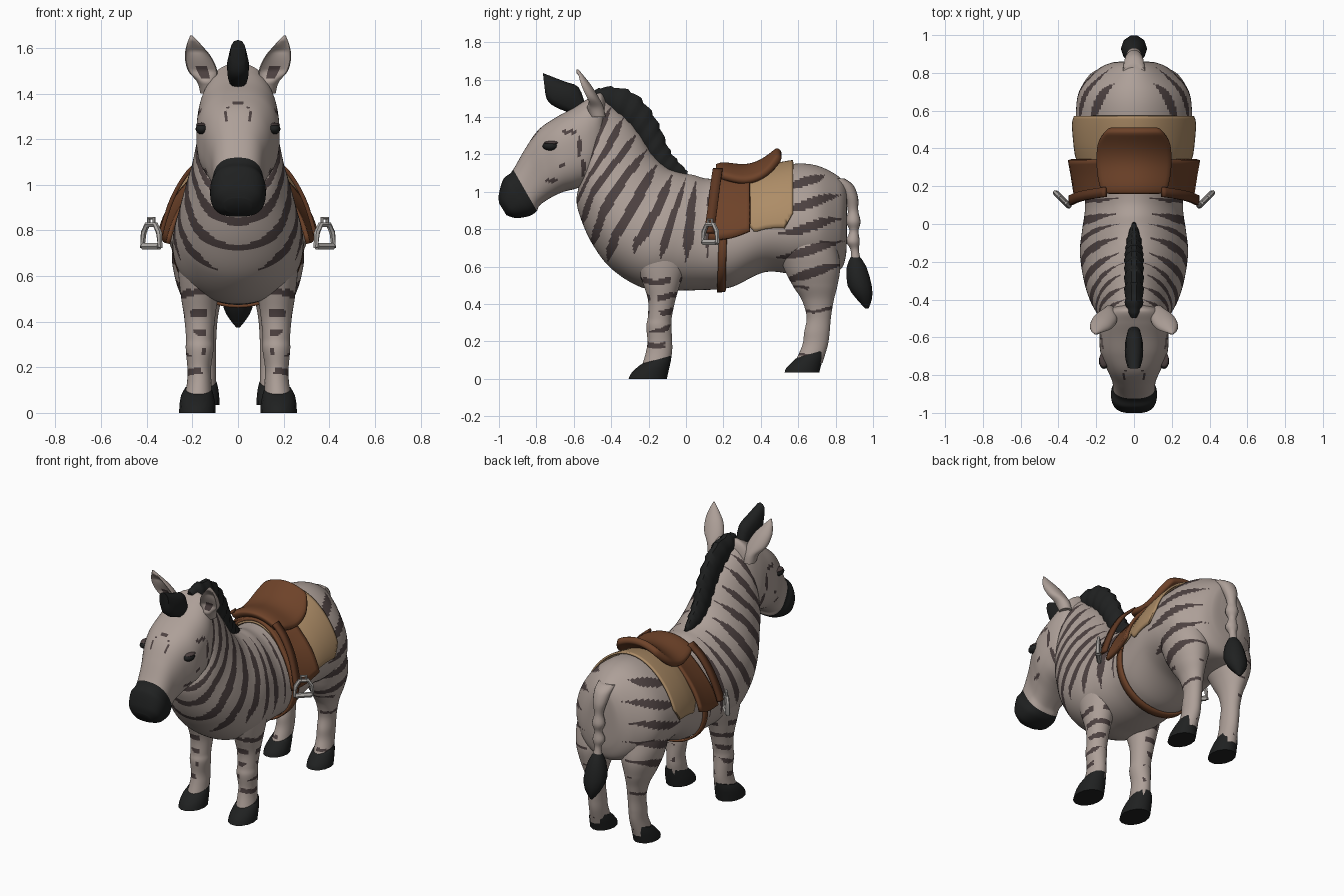
import bpy, bmesh, math
from mathutils import Vector, noise

if "Cube" in bpy.data.objects:
    bpy.data.objects.remove(bpy.data.objects["Cube"])

def material(name, rgb):
    m = bpy.data.materials.new(name)
    m.diffuse_color = (*rgb, 1)
    m.use_nodes = True
    m.node_tree.nodes["Principled BSDF"].inputs["Base Color"].default_value = m.diffuse_color
    return m

COAT = material("taupe coat", (.42, .35, .315))
STRIPE = material("dark stripe", (.075, .054, .053))
BLACK = material("black hair and hoof", (.014, .015, .015))
TAN = material("tan blanket", (.42, .265, .135))
LEATHER = material("brown leather", (.155, .055, .022))
STRAP = material("strap leather", (.11, .038, .016))
METAL = material("grey metal", (.42, .40, .38))

def clamp(v):
    return max(0.0, min(1.0, v))

def frac(v):
    return v - math.floor(v)

def at(rows, t):
    """Smooth interpolation through control rows."""
    i = min(int(t), len(rows) - 2)
    u = t - i
    a, b, c, d = (rows[max(0, min(len(rows) - 1, i + k))] for k in (-1, 0, 1, 2))
    return [.5 * (2*q + (r - p)*u + (2*p - 5*q + 4*r - s)*u*u + (3*q - p - 3*r + s)*u**3)
            for p, q, r, s in zip(a, b, c, d)]

def section(rows, t, ang, scale=1.0, egg=.18, square=1.0):
    """Row = top y,z, bottom y,z, half width; oval section, narrower on top."""
    ty, tz, by, bz, w = at(rows, t)
    s, c = (math.copysign(abs(v) ** square, v) * scale for v in (math.sin(ang), math.cos(ang)))
    return Vector((w * c * (1 - egg * math.sin(ang)),
                   (ty + by) / 2 + s * (ty - by) / 2, (tz + bz) / 2 + s * (tz - bz) / 2))

def limb(rows, t, ang):
    """Row = x, y, z, x radius, y radius; level section."""
    x, y, z, rx, ry = at(rows, t)
    return Vector((x + rx * math.cos(ang), y + ry * math.sin(ang), z))

def finish(name, bm, mats, mirror=False, smooth=True, solid=0, subsurf=0):
    bmesh.ops.recalc_face_normals(bm, faces=bm.faces)
    me = bpy.data.meshes.new(name)
    for f in bm.faces:
        f.smooth = smooth
    bm.to_mesh(me)
    bm.free()
    me.set_sharp_from_angle(angle=math.radians(45))
    for m in mats:
        me.materials.append(m)
    ob = bpy.data.objects.new(name, me)
    bpy.context.collection.objects.link(ob)
    if mirror:
        ob.modifiers.new("Mirror", 'MIRROR').use_clip = False
    if solid:
        mod = ob.modifiers.new("Solidify", 'SOLIDIFY')
        mod.thickness, mod.offset = solid, 0
    if subsurf:
        mod = ob.modifiers.new("Subdivision", 'SUBSURF')
        mod.levels = mod.render_levels = subsurf
    return ob

def loft(name, point, t0, t1, steps, angles, mats, rule=None, closed=True, **kw):
    """Skin of point(t, angle); rule(t, sine, centre) picks each face's colour."""
    bm = bmesh.new()
    ts = [t0 + (t1 - t0) * i / steps for i in range(steps + 1)]
    rings = [[bm.verts.new(point(t, a)) for a in angles] for t in ts]
    n = len(angles)
    for i in range(steps):
        for j in range(n if closed else n - 1):
            k = (j + 1) % n
            f = bm.faces.new((rings[i][j], rings[i][k], rings[i+1][k], rings[i+1][j]))
            if rule:
                mid_sin = (math.sin(angles[j]) + math.sin(angles[k])) / 2
                f.material_index = int(rule((ts[i] + ts[i+1]) / 2, mid_sin, f.calc_center_median()))
    if closed:
        for t, ring in ((t0, rings[0]), (t1, rings[-1])):
            f = bm.faces.new(ring)
            if rule:
                f.material_index = int(rule(t, 0, f.calc_center_median()))
    return finish(name, bm, mats, **kw)

def circle(n):
    return [2 * math.pi * i / n for i in range(n)]

# Colour rules
def haunch(c):
    x = abs(c.x)
    s = (c.z - .22 * (c.y - .65) + .008 * math.sin(14 * c.y)) / .125
    duty = .42 * clamp((c.y - .46) * 6) * clamp((.85 - c.y) * 8) * clamp((x - .1) * 15)
    return c.z > .5 and abs(frac(s) - .5) < duty / 2

def body_rule(t, v, c):
    if t < 5.2:
        return haunch(c)
    if t < 6.8:
        return 0
    low = -.5 - .7 * clamp(t - 9.5)
    duty = .44 * clamp((v - low) * 3) * clamp((.96 - v) * 3)
    chevron = .8 * max(0, -v - .5) * clamp(t - 9)
    s = (t - 10.5 + chevron + .06 * math.sin(3 * v + 2 * t)) / .93 + .5
    return abs(frac(s) - .5) < duty / 2

def leg_bands(c, pitch, duty):
    return (c.x > .14 and .12 < c.z < .56 and noise.noise(c * 9) > -.15
            and frac((c.z + .01 * math.sin(30 * c.y)) / pitch) < duty)

def head_rule(t, v, c):
    dashes = [(-.57, 1.24, .012, .05), (-.72, 1.06, .035, .012), (-.62, 1.32, .04, .012),
              (-.55, 1.13, .012, .05), (-.66, 1.14, .03, .01)]
    side = any(((c.y - y) / a)**2 + ((c.z - z) / b)**2 < 1 for y, z, a, b in dashes)
    brow = v > .7 and (abs(c.x) < .012 and 1.35 < c.z < 1.40 or abs(abs(c.x) - .05) < .006 and 1.28 < c.z < 1.34)
    return 2 if t > 6.9 else (side and abs(c.x) > .08) or brow

# Torso and neck
BODY = [(.86, .98, .86, .80, .05), (.85, 1.04, .855, .66, .12), (.805, 1.09, .82, .58, .195),
        (.70, 1.14, .72, .56, .282), (.58, 1.15, .58, .56, .303), (.42, 1.12, .42, .57, .295),
        (.25, 1.08, .24, .49, .27), (.12, 1.07, .08, .475, .255), (.04, 1.09, -.08, .475, .27),
        (-.02, 1.10, -.24, .49, .282), (-.10, 1.13, -.40, .59, .265), (-.175, 1.20, -.50, .72, .238),
        (-.235, 1.295, -.56, .85, .205), (-.30, 1.38, -.585, .95, .185), (-.38, 1.45, -.57, 1.05, .165),
        (-.44, 1.50, -.55, 1.2, .13), (-.48, 1.48, -.54, 1.32, .05)]
loft("body", lambda t, a: section(BODY, t, a), 0, 16, 256, circle(128), [COAT, STRIPE], body_rule)

# Head with dark muzzle
HEAD = [(-.43, 1.50, -.42, 1.36, .05), (-.46, 1.53, -.44, 1.2, .13), (-.52, 1.50, -.50, 1.06, .17),
        (-.60, 1.45, -.58, 1.02, .182), (-.70, 1.395, -.655, 1.0, .178), (-.79, 1.33, -.72, .97, .148),
        (-.86, 1.23, -.78, .93, .118), (-.93, 1.11, -.80, .895, .112), (-.975, 1.07, -.84, .87, .122),
        (-1.0, .99, -.91, .86, .105), (-1.0, .94, -.96, .875, .06)]
loft("head", lambda t, a: section(HEAD, t, a, 1, .03, .78), 0, 10, 100, circle(72),
     [COAT, STRIPE, BLACK], head_rule)

# Eyes with dark lids
def ball(name, loc, size, mat):
    bm = bmesh.new()
    bmesh.ops.create_uvsphere(bm, u_segments=16, v_segments=10, radius=1)
    for v in bm.verts:
        v.co = Vector(p + q * s for p, q, s in zip(loc, v.co, size))
    finish(name, bm, [mat], mirror=True)
ball("eyelid", (.16, -.718, 1.262), (.024, .04, .01), STRIPE)
ball("eye", (.158, -.725, 1.245), (.028, .042, .024), BLACK)

# Ears, hollowed on the front
EAR = [(.13, -.47, 1.40, .035, .04), (.137, -.485, 1.45, .042, .045), (.155, -.51, 1.50, .064, .046),
       (.175, -.54, 1.56, .058, .04), (.192, -.562, 1.61, .034, .024), (.205, -.58, 1.655, .004, .004)]
def ear_point(t, a):
    p = limb(EAR, t, a)
    if math.sin(a) < -.4:
        p.y += .07 * (-math.sin(a) - .4) * clamp(t - 1) * clamp(4.5 - t)
    return p
loft("ear", ear_point, 0, 5, 30, circle(32), [COAT, STRIPE],
     lambda t, v, c: v < -.95 and 1.3 < t < 2.4, mirror=True)

# Mane and forelock, ragged tufts
MANE = [(-.50, 1.54, -.48, 1.48, .02), (-.42, 1.565, -.44, 1.44, .045), (-.29, 1.54, -.36, 1.38, .05),
        (-.195, 1.45, -.29, 1.31, .05), (-.135, 1.345, -.23, 1.22, .05), (-.09, 1.235, -.18, 1.13, .045),
        (-.04, 1.165, -.1, 1.08, .035), (.01, 1.11, 0, 1.06, .01)]
LOCK = [(-.54, 1.47, -.57, 1.41, .03), (-.575, 1.56, -.67, 1.44, .046),
        (-.65, 1.59, -.735, 1.48, .048), (-.765, 1.635, -.753, 1.53, .034)]
def ragged(rows):
    return lambda t, a: section(rows, t, a, .92 + .2 * frac(t * 1.5), .1)
loft("mane", ragged(MANE), 0, 7, 42, circle(10), [BLACK], smooth=False)
loft("forelock", lambda t, a: section(LOCK, t, a, 1, .1, .8), 0, 3, 9, circle(12), [BLACK], smooth=False)

# Legs and hooves
FRONT = [(.13, -.12, .86, .08, .11), (.152, -.13, .73, .108, .155), (.162, -.13, .62, .10, .14),
         (.168, -.13, .51, .082, .10),
         (.168, -.13, .42, .068, .073), (.168, -.14, .33, .06, .064), (.168, -.145, .28, .061, .067),
         (.17, -.14, .2, .052, .066), (.17, -.145, .14, .053, .07), (.175, -.165, .055, .06, .075)]
HIND = [(.13, .64, .92, .10, .13), (.155, .65, .72, .132, .155), (.160, .672, .6, .118, .152),
        (.158, .69, .5, .087, .12), (.15, .705, .42, .062, .085), (.145, .71, .33, .05, .065),
        (.145, .70, .25, .049, .068), (.145, .69, .18, .049, .068), (.152, .655, .085, .055, .075)]
loft("front_leg", lambda t, a: limb(FRONT, t, a), 0, 9, 108, circle(40), [COAT, STRIPE],
     lambda t, v, c: leg_bands(c, .085, .36), mirror=True)
loft("hind_leg", lambda t, a: limb(HIND, t, a), 0, 8, 120, circle(64), [COAT, STRIPE],
     lambda t, v, c: haunch(c) or (c.z < .5 and leg_bands(c, .12, .15)), mirror=True)
def hoof(rows):
    """The coronet dips towards the toe."""
    def point(t, a):
        p = limb(rows, t, a)
        p.z -= .022 * (1 - math.sin(a)) * clamp(1 - t / 2.5)
        return p
    return point
for name, rows in (("front_hoof", [(.175, -.155, .125, .061, .08), (.178, -.17, .09, .071, .09),
                                   (.178, -.19, .045, .078, .1), (.178, -.205, 0, .08, .105)]),
                   ("hind_hoof", [(.15, .665, .155, .057, .075), (.152, .65, .115, .066, .086),
                                  (.154, .63, .07, .072, .094), (.155, .62, .035, .074, .095)])):
    loft(name, hoof(rows), 0, 3, 6, circle(14), [BLACK], mirror=True)

# Knotted tail and its tuft
TAIL = [(0, .80, 1.07, .06, .05), (0, .845, 1.035, .055, .05), (0, .882, .97, .044, .038),
        (0, .893, .90, .028, .028), (0, .895, .84, .04, .038), (0, .898, .79, .024, .024),
        (0, .893, .735, .038, .036), (0, .902, .69, .022, .022), (0, .908, .63, .03, .028)]
TUFT = [(0, .905, .66, .02, .02), (0, .912, .60, .052, .055), (0, .928, .5, .07, .068),
        (0, .952, .43, .05, .045), (0, .968, .375, .008, .008)]
loft("tail", lambda t, a: limb(TAIL, t, a), 0, 8, 40, circle(16), [COAT])
loft("tail_tuft", lambda t, a: limb(TUFT, t, a), 0, 4, 8, circle(10), [BLACK], smooth=False)

# Blanket, flaps and girth follow the torso
def arc(a0, a1, n):
    return [math.radians(a0 + (a1 - a0) * i / n) for i in range(n + 1)]
def blanket_point(t, a):
    up = math.pi / 2
    a = up + (a - up) * (1 - .14 * clamp((t - 5.3) * 4))
    return section(BODY, max(t, 4.05 + .35 * clamp((.1 - math.sin(a)) / .29)), a, 1.05)
def flap_point(t, a):
    s = math.sin(a)
    return section(BODY, t - .2 * (t - 5.45) * max(0, s), a, 1.09 + .14 * clamp(.6 - s))
loft("blanket", blanket_point, 4.05, 6.6, 24, arc(-9, 189, 40), [TAN], closed=False, solid=.012)
loft("saddle_flap", flap_point, 5.45, 6.85, 10, arc(-5, 185, 32), [LEATHER], closed=False, solid=.02)
loft("girth", lambda t, a: section(BODY, t, a, 1.035), 6.17, 6.45, 2, circle(48) + [2 * math.pi],
     [LEATHER], closed=False, solid=.014)

# Saddle seat
SEAT = [(.165, 1.125, .15), (.20, 1.138, .18), (.30, 1.125, .195), (.38, 1.14, .195),
        (.45, 1.18, .185), (.505, 1.225, .14)]
def seat_point(t, u):
    y, z, w = at(SEAT, t)
    return Vector((u * w, y, z - 2 * (u * w)**2))
loft("saddle_seat", seat_point, 0, 5, 10, [i / 6 for i in range(-6, 7)], [LEATHER],
     closed=False, solid=.045, subsurf=1)

# Flat stirrup straps lying over the flaps
PATH = [(.15, .17, 1.12), (.215, .16, 1.06), (.268, .15, .98), (.303, .14, .90), (.325, .13, .83), (.338, .125, .78)]
loft("stirrup_strap", lambda t, u: Vector(at(PATH, t)) + Vector((0, u, 0)), 0, 5, 15, [-.026, .026],
     [STRAP], closed=False, mirror=True, solid=.018)

# Stirrup irons
def rod(name, pts, r, mat, cyclic=False, sides=1):
    cu = bpy.data.curves.new(name, 'CURVE')
    cu.dimensions, cu.bevel_depth, cu.bevel_resolution, cu.use_fill_caps = '3D', r, sides, True
    sp = cu.splines.new('POLY')
    sp.points.add(len(pts) - 1)
    for p, (u, z) in zip(sp.points, pts):
        p.co = (.38 + u * .7, .13 + u * .7, z, 1)
    sp.use_cyclic_u = cyclic
    tmp = bpy.data.objects.new(name + "_path", cu)
    bm = bmesh.new()
    bm.from_mesh(tmp.to_mesh())
    bpy.data.objects.remove(tmp)
    finish(name, bm, [mat], mirror=True)
rod("stirrup", [(-.055, .73), (.055, .73), (.048, .79), (.026, .825), (-.026, .825), (-.048, .79)], .013, METAL, True)
rod("stirrup_loop", [(-.016, .828), (.016, .828), (.016, .853), (-.016, .853)], .009, METAL, True)
rod("stirrup_tread", [(-.05, .73), (.05, .73)], .016, METAL)
